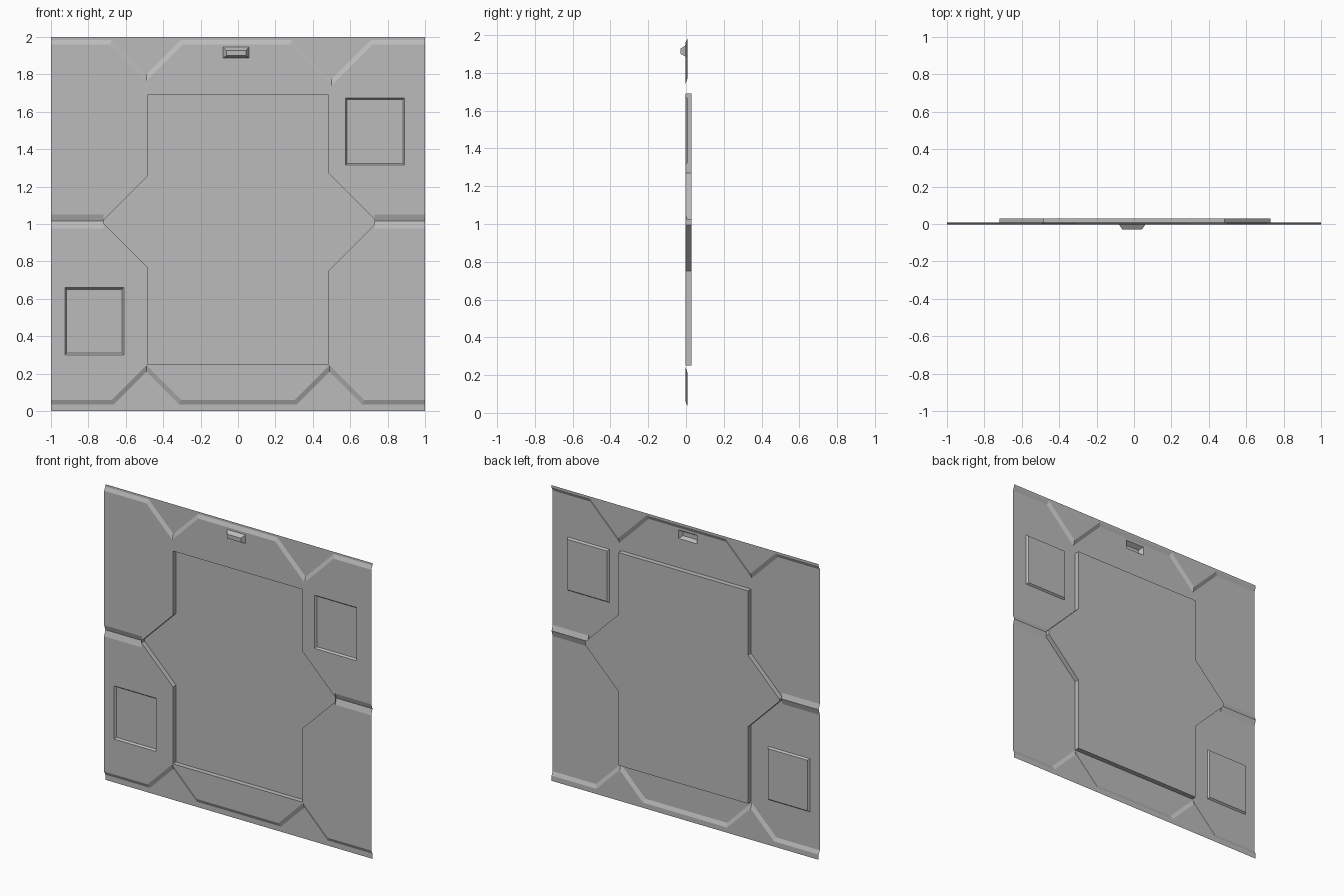
import bpy
import bmesh
from mathutils import Vector

if "Cube" in bpy.data.objects:
    bpy.data.objects.remove(bpy.data.objects["Cube"], do_unlink=True)

# Depth levels: lamp front, raised plate, border, recess floor
LAMP, PLATE, BORDER, FLOOR = -0.03, -0.003, 0.009, 0.03

grey = bpy.data.materials.new("panel grey")
grey.use_nodes = True
COLOUR = (0.5, 0.5, 0.5, 1)
grey.diffuse_color = COLOUR
grey.node_tree.nodes["Principled BSDF"].inputs["Base Color"].default_value = COLOUR


def finish(name, bm):
    """Turn a bmesh into an object whose faces look to the front."""
    bmesh.ops.remove_doubles(bm, verts=bm.verts, dist=0.0002)
    bm.normal_update()
    for f in bm.faces:
        if f.normal.y > 0:
            f.normal_flip()
    mesh = bpy.data.meshes.new(name)
    bm.to_mesh(mesh)
    bm.free()
    mesh.materials.append(grey)
    bpy.context.collection.objects.link(bpy.data.objects.new(name, mesh))


def flat(bm, y, *loops):
    """Fill an outline, with any further loops as holes."""
    edges = []
    for loop in loops:
        vs = [bm.verts.new((x, y, z)) for x, z in loop]
        edges += [bm.edges.new((vs[i - 1], vs[i])) for i in range(len(vs))]
    bmesh.ops.triangle_fill(bm, use_beauty=True, edges=edges, normal=Vector((0, -1, 0)))


def walls(bm, a, ya, b, yb, closed=True):
    """Bridge two matching outlines at different depths."""
    for i in range(0 if closed else 1, len(a)):
        corners = [(a[i - 1], ya), (a[i], ya), (b[i], yb), (b[i - 1], yb)]
        bm.faces.new([bm.verts.new((p[0], y, p[1])) for p, y in corners])


def rect(x0, x1, z0, z1, inset=0.0):
    x0, x1, z0, z1 = x0 + inset, x1 - inset, z0 + inset, z1 - inset
    return [(x0, z0), (x1, z0), (x1, z1), (x0, z1)]


def notched(z, side, notches):
    """Edge line from -x to +x with a V notch at each (x, apex z)."""
    line = [(-1, z)]
    for x, apex in notches:
        half = abs(apex - z)
        line += [(x - half, z), (x, apex), (x + half, z)]
    return line + [(1, z)]


# Per half: edge z, direction to the edge, notch apexes, recess corners
GROOVE = 1.015
WIN_TOP, WIN_LOW = (0.575, 0.89, 1.315, 1.675), (-0.925, -0.61, 0.3, 0.66)
LAMP_BASE = rect(-0.08, 0.06, 1.887, 1.945)
halves = {
    "upper": dict(side=1, outer=1.985, rim=2.0, apex=((-0.49, 1.8), (0.5, 1.775)),
                  slot=1.05, tip=(1.02, 1.025), bend=(1.255, 1.27), end=1.69,
                  window=WIN_TOP, holes=[LAMP_BASE]),
    "lower": dict(side=-1, outer=0.035, rim=0.0, apex=((-0.49, 0.21), (0.49, 0.21)),
                  slot=0.975, tip=(1.005, 0.995), bend=(0.77, 0.75), end=0.25,
                  window=WIN_LOW, holes=[]),
}
recess = {}
for name, h in halves.items():
    s = h["side"]
    outer = notched(h["outer"], s, h["apex"])
    inner = notched(h["outer"] - 0.025 * s, s,
                    [(x, z - 0.035 * s) for x, z in h["apex"]])
    # Half outline of the central recess, left to right
    recess[name] = [(-0.72, h["tip"][0]), (-0.485, h["bend"][0]), (-0.485, h["end"]),
                    (0.485, h["end"]), (0.485, h["bend"][1]), (0.73, h["tip"][1])]
    slot = h["slot"]

    # Raised plate with window and lamp openings
    bm = bmesh.new()
    outline = inner + [(1, slot), (0.73, slot)] + recess[name][::-1] + [(-0.72, slot), (-1, slot)]
    flat(bm, PLATE, outline, rect(*h["window"]), *h["holes"])
    finish(name + "_plate", bm)

    # Border behind the plate and the sloped edge leading to it
    bm = bmesh.new()
    flat(bm, BORDER, outer + [(1, h["rim"]), (-1, h["rim"])])
    walls(bm, inner, PLATE, outer, BORDER, closed=False)
    finish(name + "_border", bm)

    # Shallow window panel
    bm = bmesh.new()
    pane = rect(*h["window"], inset=0.009)
    walls(bm, rect(*h["window"]), PLATE, pane, BORDER)
    flat(bm, BORDER, pane)
    finish(name + "_window", bm)

    # Slopes of the side grooves, with their closed inner ends
    bm = bmesh.new()
    for a, b, tip in ((-1, -0.72, h["tip"][0]), (0.73, 1, h["tip"][1])):
        walls(bm, [(a, slot), (b, slot)], PLATE, [(a, GROOVE), (b, GROOVE)], BORDER, closed=False)
        x = b if a == -1 else a
        bm.faces.new([bm.verts.new(c) for c in
                      ((x, PLATE, slot), (x, BORDER, GROOVE), (x, PLATE, tip))])
    finish(name + "_side_grooves", bm)

# Central recess
bm = bmesh.new()
loop = recess["upper"] + recess["lower"][::-1]
walls(bm, loop, PLATE, loop, FLOOR)
flat(bm, FLOOR, loop)
finish("central_recess", bm)

# Small hollow lamp near the top edge
bm = bmesh.new()
lamp_face = rect(-0.062, 0.042, 1.9, 1.928)
walls(bm, LAMP_BASE, PLATE, lamp_face, LAMP)
flat(bm, LAMP, lamp_face)
finish("lamp_housing", bm)
